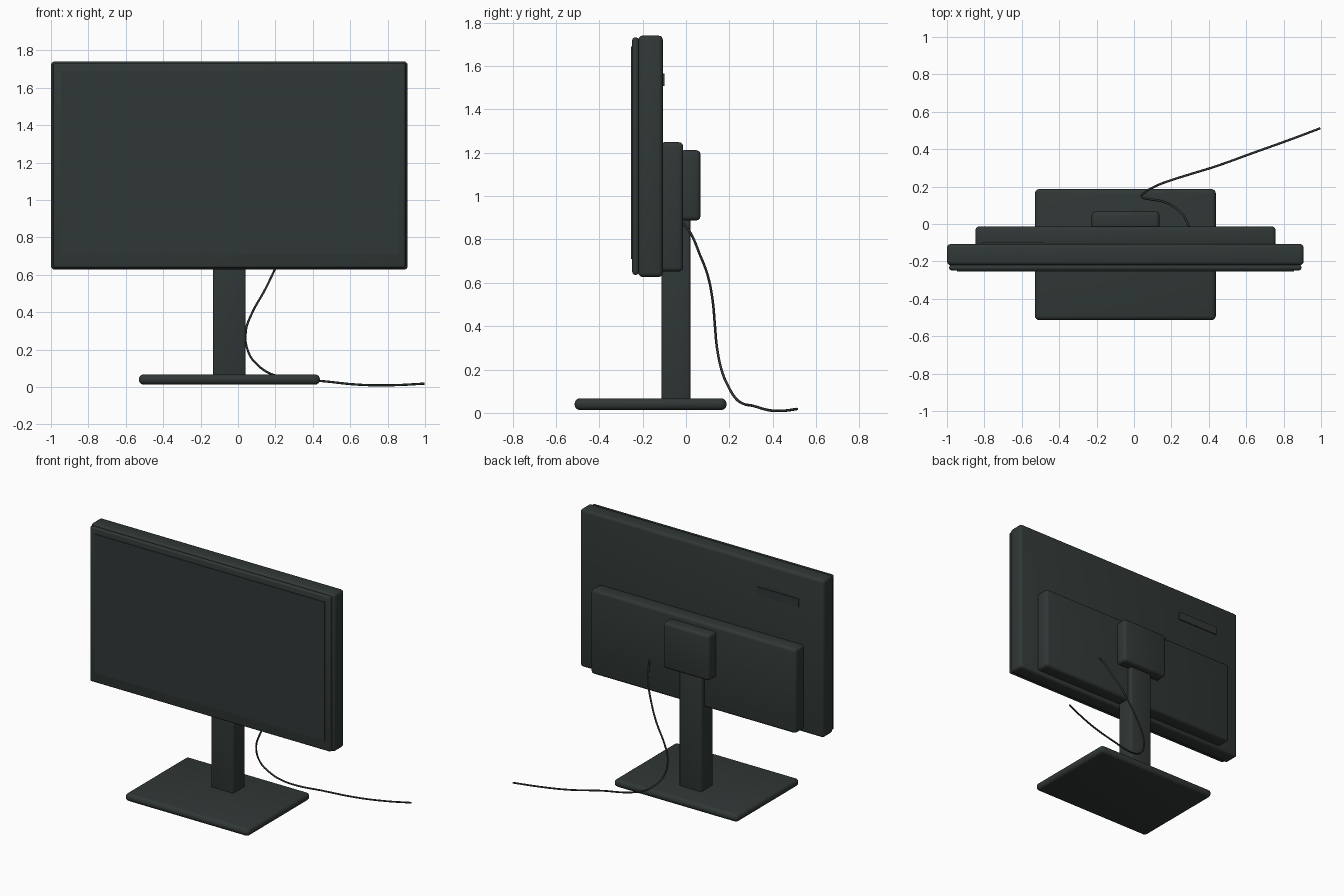
import bpy
import math

if "Cube" in bpy.data.objects:
    bpy.data.objects.remove(bpy.data.objects["Cube"])

charcoal = bpy.data.materials.new("charcoal plastic")
charcoal.diffuse_color = (0.030, 0.039, 0.037, 1)
charcoal.use_nodes = True
charcoal.node_tree.nodes["Principled BSDF"].inputs["Base Color"].default_value = charcoal.diffuse_color


def box(name, x, y, z, bevel=0.02, segments=3):
    """Rounded box from (min, max) ranges on each axis."""
    bpy.ops.mesh.primitive_cube_add(
        size=1, location=[(a + b) / 2 for a, b in (x, y, z)])
    ob = bpy.context.object
    ob.name = name
    ob.scale = [b - a for a, b in (x, y, z)]
    bpy.ops.object.transform_apply(location=False, rotation=False, scale=True)
    ob.data.materials.append(charcoal)
    if bevel:
        mod = ob.modifiers.new("rounding", "BEVEL")
        mod.width = bevel
        mod.segments = segments
        bpy.ops.object.modifier_apply(modifier=mod.name)
        bpy.ops.object.shade_smooth_by_angle(angle=math.radians(35))
    return ob


# Display head
box("display_body", (-1.0, 0.907), (-0.22, -0.107), (0.627, 1.741))
box("front_bezel", (-0.988, 0.895), (-0.248, -0.218), (0.637, 1.732), 0.012)
box("screen_panel", (-0.946, 0.855), (-0.253, -0.245), (0.71, 1.69), 0)
box("rear_housing", (-0.848, 0.757), (-0.12, -0.013), (0.652, 1.249))
box("rear_label_plate", (-0.81, -0.485), (-0.108, -0.100), (1.508, 1.566), 0)

# Stand
box("stand_mount", (-0.226, 0.136), (-0.03, 0.067), (0.888, 1.212))
box("stand_column", (-0.134, 0.041), (-0.112, 0.02), (0.055, 1.0), 0.012)
box("stand_base", (-0.53, 0.438), (-0.514, 0.187), (0.013, 0.067), 0.025, 4)

# Power cable: leaves the housing, drops behind the base, trails to the side
path = [(0.293, -0.015, 0.875), (0.28, 0.018, 0.835), (0.25, 0.062, 0.735),
        (0.20, 0.10, 0.635), (0.147, 0.122, 0.525), (0.075, 0.134, 0.395),
        (0.042, 0.143, 0.30), (0.056, 0.168, 0.185), (0.11, 0.20, 0.113),
        (0.174, 0.226, 0.071), (0.28, 0.26, 0.044), (0.436, 0.308, 0.033),
        (0.65, 0.385, 0.012), (0.837, 0.452, 0.010), (0.996, 0.512, 0.018)]
curve = bpy.data.curves.new("power_cable", "CURVE")
curve.dimensions = "3D"
curve.bevel_depth = 0.006
curve.bevel_resolution = 2
curve.resolution_u = 4
curve.use_fill_caps = True
spline = curve.splines.new("BEZIER")
spline.bezier_points.add(len(path) - 1)
for point, co in zip(spline.bezier_points, path):
    point.co = co
    point.handle_left_type = point.handle_right_type = "AUTO"
curve.materials.append(charcoal)
cable = bpy.data.objects.new("power_cable", curve)
bpy.context.collection.objects.link(cable)
